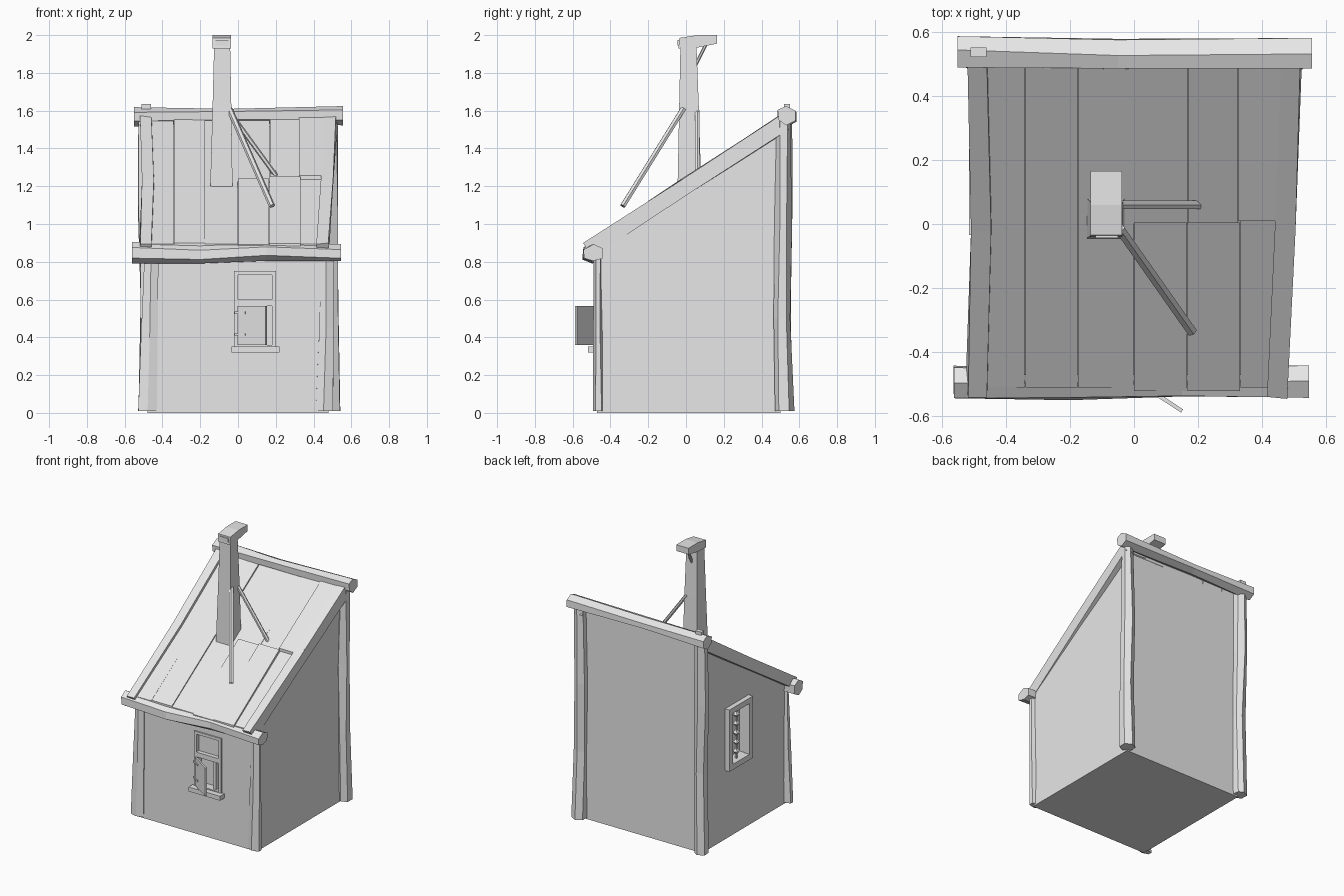
import bpy, bmesh, math, random
from mathutils import Vector

random.seed(4)
cube = bpy.data.objects.get("Cube")
if cube:
    bpy.data.objects.remove(cube)

GREY = (0.8, 0.8, 0.8, 1)
grey = bpy.data.materials.new("plain grey")
grey.use_nodes = True
grey.diffuse_color = GREY
grey.node_tree.nodes["Principled BSDF"].inputs["Base Color"].default_value = GREY


def roof(y):
    return 1.225 + 0.65 * y


def finish(name, bm):
    bmesh.ops.recalc_face_normals(bm, faces=bm.faces)
    mesh = bpy.data.meshes.new(name)
    bm.to_mesh(mesh)
    bm.free()
    mesh.materials.append(grey)
    ob = bpy.data.objects.new(name, mesh)
    bpy.context.scene.collection.objects.link(ob)
    return ob


def loft(name, rings):
    bm = bmesh.new()
    loops = [[bm.verts.new(p) for p in ring] for ring in rings]
    n = len(loops[0])
    for a, b in zip(loops, loops[1:]):
        for i in range(n):
            j = (i + 1) % n
            bm.faces.new((a[i], a[j], b[j], b[i]))
    bm.faces.new(loops[0][::-1])
    bm.faces.new(loops[-1])
    return finish(name, bm)


def box(name, x0, x1, y0, y1, z0, z1):
    return loft(name, [[(x0, y0, z), (x1, y0, z), (x1, y1, z), (x0, y1, z)]
                       for z in (z0, z1)])


def beam(name, pts, sizes, sides=6, up=(0, 0, 1), rough=0.0):
    """Hewn timber: polygon sections of width and height strung along points."""
    pts = [Vector(p) for p in pts]
    d = (pts[-1] - pts[0]).normalized()
    u = Vector(up).cross(d).normalized()
    v = d.cross(u)
    angles = [math.tau * (i + 0.5) / sides for i in range(sides)]
    cm = max(math.cos(a) for a in angles)
    sm = max(math.sin(a) for a in angles)
    rings = []
    for p, (w, h) in zip(pts, sizes):
        rings.append([p + u * (math.cos(a) / cm * w / 2 + random.uniform(-rough, rough))
                      + v * (math.sin(a) / sm * h / 2 + random.uniform(-rough, rough))
                      for a in angles])
    return loft(name, rings)


def plank(name, x0, x1, y0, y1, low, high):
    """Roof board lying on the slope, lifted by low and high at its ends."""
    rings = []
    for y, lift in ((y0, low), (y1, high)):
        z = roof(y) + lift
        rings.append([(x0, y, z - 0.04), (x1, y, z - 0.04), (x1, y, z), (x0, y, z)])
    return loft(name, rings)


def recess(wall, name, *bounds):
    cutter = box(name, *bounds)
    cutter.hide_render = True
    cutter.hide_viewport = True
    cutter.display_type = 'WIRE'
    mod = wall.modifiers.new(name, 'BOOLEAN')
    mod.operation = 'DIFFERENCE'
    mod.solver = 'EXACT'
    mod.object = cutter


# House body with sloping top
body = loft("house_walls", [
    [(x, -0.47, 0), (x, 0.5, 0), (x, 0.5, roof(0.5) - 0.03), (x, -0.47, roof(-0.47) - 0.03)]
    for x in (-0.48, 0.48)])
recess(body, "front_upper_pane_cutter", 0.0, 0.18, -0.6, -0.45, 0.6, 0.73)
recess(body, "front_opening_cutter", 0.0, 0.18, -0.6, -0.42, 0.36, 0.565)
recess(body, "side_window_cutter", -0.6, -0.43, 0.0, 0.2, 0.54, 0.91)

# Roof boards: long ones on the right, two overlapping rows on the left
boards = [(-0.5, -0.342, -0.51, 0.5, 0.0, 0.0), (-0.338, -0.176, -0.51, 0.5, 0.005, 0.01),
          (-0.174, -0.002, -0.51, 0.5, 0.0, 0.0), (-0.002, 0.168, 0.0, 0.5, 0.0, 0.003),
          (0.17, 0.322, 0.0, 0.5, 0.0, 0.012), (0.324, 0.5, 0.01, 0.5, 0.025, 0.02),
          (0.0, 0.165, -0.52, 0.005, 0.004, 0.012), (0.167, 0.33, -0.52, 0.005, 0.01, 0.022),
          (0.332, 0.48, -0.51, 0.01, 0.0, 0.005)]
for i, b in enumerate(boards):
    plank("roof_board_%d" % (i + 1), *b)

# Sloping edge beams
for name, xs in (("right_roof_edge", (-0.49, -0.475, -0.485)),
                 ("left_roof_edge", (0.45, 0.475, 0.49))):
    ys = (-0.52, 0.0, 0.52)
    beam(name, [(x, y, roof(y) - 0.025) for x, y in zip(xs, ys)],
         [(0.06, 0.085)] * 3, 4, rough=0.006)

# Horizontal logs at eaves and ridge
beam("eaves_log", [(-0.562, -0.493, 0.85), (-0.2, -0.5, 0.84), (0.15, -0.495, 0.852),
                   (0.545, -0.49, 0.845)],
     [(0.1, 0.11), (0.09, 0.1), (0.09, 0.09), (0.1, 0.09)], 6, rough=0.005)
beam("ridge_log", [(-0.55, 0.54, 1.57), (-0.05, 0.53, 1.572), (0.555, 0.535, 1.575)],
     [(0.1, 0.1), (0.085, 0.075), (0.095, 0.1)], 6, rough=0.005)

# Corner posts
UP = (0, 1, 0)
beam("front_right_post", [(-0.482, -0.465, 0.01), (-0.47, -0.465, 0.4), (-0.462, -0.465, 0.82)],
     [(0.1, 0.055), (0.085, 0.05), (0.075, 0.045)], 6, UP, 0.004)
beam("front_left_post", [(0.455, -0.462, 0.01), (0.465, -0.465, 0.45), (0.47, -0.465, 0.82)],
     [(0.09, 0.055), (0.075, 0.05), (0.07, 0.045)], 6, UP, 0.004)
beam("back_right_post", [(-0.485, 0.515, 0.01), (-0.475, 0.51, 0.6), (-0.485, 0.515, 1.1),
                         (-0.485, 0.52, 1.55)],
     [(0.085, 0.1), (0.08, 0.09), (0.085, 0.09), (0.08, 0.08)], 6, UP, 0.005)
beam("back_left_post", [(0.495, 0.52, 0.01), (0.49, 0.51, 0.5), (0.485, 0.515, 1.0),
                        (0.49, 0.515, 1.55)],
     [(0.09, 0.1), (0.08, 0.09), (0.08, 0.085), (0.07, 0.08)], 6, UP, 0.005)
box("ridge_peg", -0.51, -0.46, 0.52, 0.55, 1.56, 1.635)

# Mast on the roof with a short arm and braces
beam("mast", [(-0.088, 0.018, 1.2), (-0.085, 0.016, 1.6), (-0.084, 0.013, 1.94)],
     [(0.118, 0.125), (0.1, 0.105), (0.085, 0.085)], 4, UP)
loft("mast_arm", [[(x, -0.04, 1.93), (x, 0.065, 1.935), (x, 0.165, 1.955), (x, 0.165, 2.0),
                   (x, 0.06, 2.0), (x, -0.035, 1.985)] for x in (-0.135, -0.037)])
box("mast_arm_front_plate", -0.12, -0.05, -0.044, -0.036, 1.945, 1.975)
for name, a, b, r in (
        ("arm_brace", (-0.085, 0.035, 1.81), (-0.085, 0.105, 1.95), 0.018),
        ("front_brace", (-0.045, -0.015, 1.61), (0.18, -0.335, 1.095), 0.03),
        ("side_brace", (-0.05, 0.06, 1.6), (0.205, 0.06, 1.25), 0.025)):
    beam(name, [a, b], [(r, r)] * 2, 6)


# Window frames: four bars around an opening
def frame(name, a0, a1, z0, z1, t, place):
    parts = (("right_bar", a0, a0 + t, z0, z1), ("left_bar", a1 - t, a1, z0, z1),
             ("top_bar", a0 + t, a1 - t, z1 - t, z1), ("bottom_bar", a0 + t, a1 - t, z0, z0 + t))
    for part, p, q, r, s in parts:
        place("%s_%s" % (name, part), p, q, r, s)


def on_front(name, p, q, r, s):
    box(name, p, q, -0.48, -0.46, r, s)


def on_side(name, p, q, r, s):
    box(name, -0.515, -0.47, p, q, r, s)


frame("front_window", -0.02, 0.2, 0.34, 0.75, 0.02, on_front)
box("front_window_rail", 0.0, 0.18, -0.48, -0.46, 0.565, 0.6)
box("front_window_post", 0.13, 0.15, -0.465, -0.435, 0.36, 0.565)
box("front_window_sill", -0.035, 0.22, -0.52, -0.46, 0.32, 0.352)
frame("side_window", -0.035, 0.235, 0.5, 0.95, 0.04, on_side)

# Open shutter and its hinges
beam("shutter", [(0.0, -0.485, 0.463), (0.15, -0.583, 0.463)], [(0.012, 0.205)] * 2, 4)
for i, z in enumerate((0.415, 0.53)):
    beam("shutter_hinge_%d" % (i + 1), [(-0.015, -0.486, z), (0.04, -0.517, z)],
         [(0.01, 0.012)] * 2, 4)

# Knobbed bar in the side window
box("side_window_bar", -0.482, -0.47, 0.094, 0.106, 0.53, 0.92)
for i in range(5):
    z = 0.59 + 0.067 * i
    beam("side_window_knob_%d" % (i + 1),
         [(-0.476, 0.1, z - 0.02), (-0.476, 0.1, z), (-0.476, 0.1, z + 0.02)],
         [(0.01, 0.01), (0.035, 0.035), (0.01, 0.01)], 4, UP)
